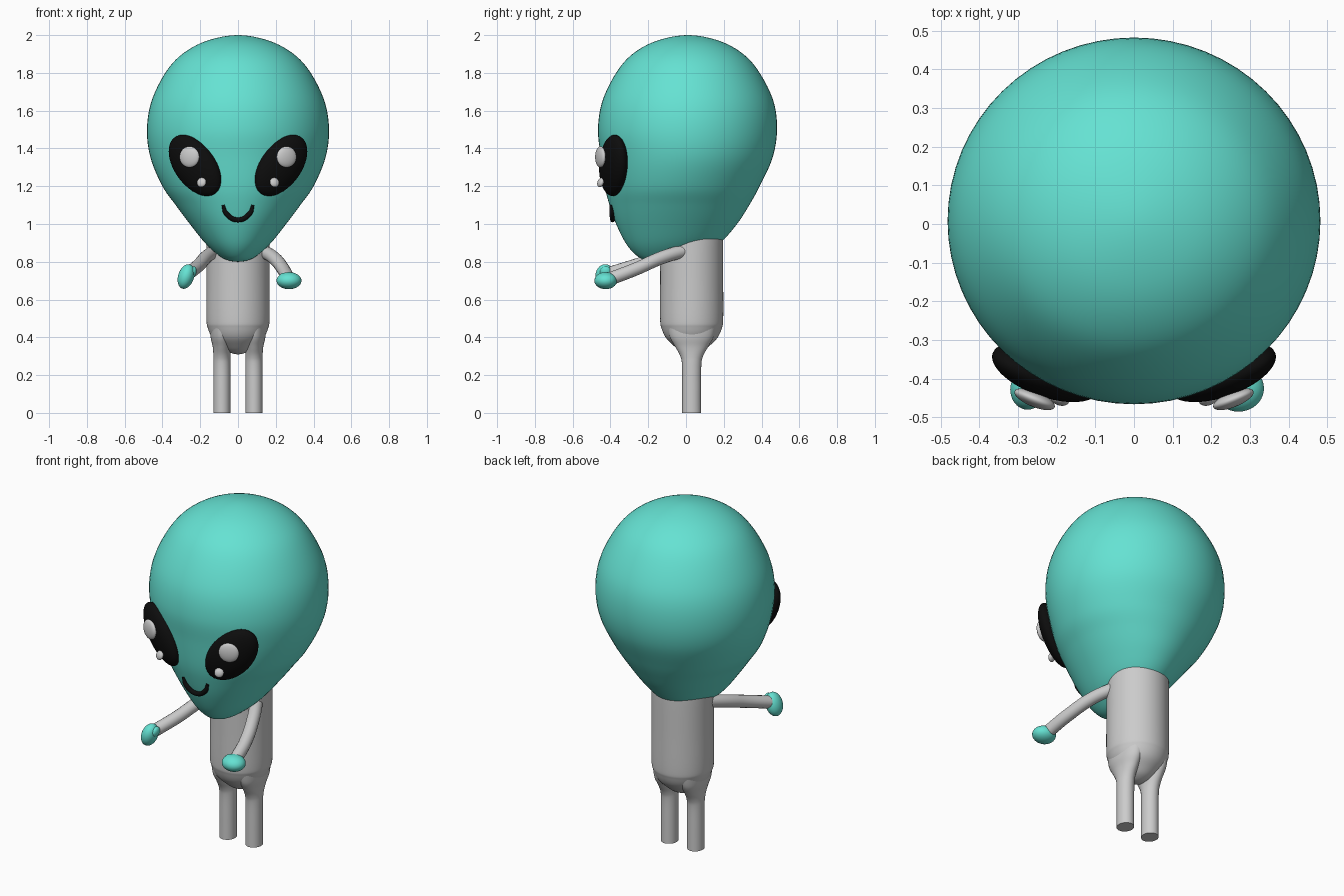
import bpy, bmesh, math
from mathutils import Matrix, Vector

if "Cube" in bpy.data.objects:
    bpy.data.objects.remove(bpy.data.objects["Cube"])


def material(name, rgb):
    m = bpy.data.materials.new(name)
    m.diffuse_color = (*rgb, 1)
    m.use_nodes = True
    m.node_tree.nodes["Principled BSDF"].inputs["Base Color"].default_value = m.diffuse_color
    return m


TEAL = material("teal", (0.13, 0.76, 0.65))
BLACK = material("black", (0.004, 0.004, 0.004))


def finish(name, bm, mat=None):
    bmesh.ops.remove_doubles(bm, verts=bm.verts, dist=1e-5)
    bmesh.ops.recalc_face_normals(bm, faces=bm.faces)
    me = bpy.data.meshes.new(name)
    bm.to_mesh(me)
    bm.free()
    ob = bpy.data.objects.new(name, me)
    bpy.context.collection.objects.link(ob)
    if mat:
        me.materials.append(mat)
    bpy.ops.object.select_all(action='DESELECT')
    ob.select_set(True)
    bpy.context.view_layer.objects.active = ob
    bpy.ops.object.shade_smooth_by_angle(angle=math.radians(45))
    return ob


def extend(p, q):
    """Phantom spline point: mirrored through a pole, repeated at a flat end."""
    if p[3] == 0:
        return Vector((q[0], 2 * p[1] - q[1], 2 * p[2] - q[2], -q[3], -q[4]))
    return p.copy()


def loft(name, stations, mat=None, sides=64, steps=6):
    """Smooth elliptical loft through (z, centre x, centre y, radius x, radius y)."""
    s = [Vector(t) for t in stations]
    s = [extend(s[0], s[1])] + s + [extend(s[-1], s[-2])]
    rows = []
    for a, b, c, d in zip(s, s[1:], s[2:], s[3:]):
        for k in range(steps):
            t = k / steps
            rows.append(0.5 * (2 * b + (c - a) * t + (2 * a - 5 * b + 4 * c - d) * t**2
                               + (3 * b - a - 3 * c + d) * t**3))
    rows.append(s[-2])
    bm = bmesh.new()
    rings = []
    for z, cx, cy, rx, ry in rows:
        rings.append([bm.verts.new((cx + rx * math.cos(i * math.tau / sides),
                                    cy + ry * math.sin(i * math.tau / sides), z))
                      for i in range(sides)])
    for r, q in zip(rings, rings[1:]):
        for i in range(sides):
            j = (i + 1) % sides
            bm.faces.new((r[i], r[j], q[j], q[i]))
    for row, ring in ((rows[0], rings[0]), (rows[-1], rings[-1])):
        if row[3] > 0:
            bm.faces.new(ring)
    return finish(name, bm, mat)


def ellipsoid(name, centre, radii, yaw=0, pitch=0, tilt=0, mat=None):
    rot = (Matrix.Rotation(math.radians(yaw), 4, 'Z')
           @ Matrix.Rotation(math.radians(pitch), 4, 'X')
           @ Matrix.Rotation(math.radians(tilt), 4, 'Y'))
    bm = bmesh.new()
    bmesh.ops.create_uvsphere(bm, u_segments=40, v_segments=24, radius=1,
                              matrix=Matrix.Translation(centre) @ rot @ Matrix.Diagonal((*radii, 1)))
    return finish(name, bm, mat)


def tube(name, points, radius, mat=None, end_scale=1.0):
    cu = bpy.data.curves.new(name, 'CURVE')
    cu.dimensions = '3D'
    cu.bevel_depth = radius
    cu.bevel_resolution = 6
    cu.use_fill_caps = True
    sp = cu.splines.new('BEZIER')
    sp.bezier_points.add(len(points) - 1)
    for bp, p in zip(sp.bezier_points, points):
        bp.co = p
        bp.handle_left_type = bp.handle_right_type = 'AUTO'
    sp.bezier_points[0].radius = sp.bezier_points[-1].radius = end_scale
    if mat:
        cu.materials.append(mat)
    ob = bpy.data.objects.new(name, cu)
    bpy.context.collection.objects.link(ob)
    return ob


# Head: inverted teardrop with the chin pushed forward
loft("head", [
    (2.00, 0, .01, 0, 0), (1.97, 0, .01, .165, .165), (1.90, 0, .01, .295, .293),
    (1.80, 0, .01, .385, .38), (1.65, 0, .01, .458, .453), (1.50, 0, .008, .482, .474),
    (1.35, 0, .004, .463, .454), (1.20, 0, -.02, .40, .41), (1.10, 0, -.035, .33, .37),
    (1.00, 0, -.05, .255, .32), (.90, 0, -.07, .175, .25), (.84, 0, -.10, .11, .17),
    (.81, 0, -.13, .06, .09), (.80, 0, -.15, 0, 0)], TEAL)

# Torso: upright cylinder with a rounded bottom
loft("torso", [(z, 0, .03, r, r) for z, r in (
    (.96, .165), (.90, .167), (.70, .167), (.50, .167), (.45, .16), (.40, .138),
    (.36, .10), (.325, .055), (.31, 0))])

for side, label in ((-1, "left"), (1, "right")):
    # Legs flare into the torso
    loft(label + "_leg", [(z, side * x, .03, rx, ry) for z, x, rx, ry in (
        (0, .085, .045, .05), (.12, .085, .045, .05), (.25, .085, .045, .051),
        (.30, .085, .045, .06), (.35, .085, .049, .087), (.40, .085, .06, .115),
        (.46, .08, .07, .13))], sides=40)
    # Eyes and their highlights
    ellipsoid(label + "_eye", (side * .228, -.383, 1.31), (.117, .06, .185),
              side * 25, 9, side * 37, BLACK)
    ellipsoid(label + "_eye_highlight", (side * .257, -.453, 1.355), (.056, .02, .056),
              side * 22, 0, 0)
    ellipsoid(label + "_eye_small_highlight", (side * .193, -.452, 1.22), (.026, .015, .026),
              side * 22, -18, 0)

# Smile
tube("mouth", [(-.079, -.396, 1.10), (-.062, -.393, 1.055), (0, -.388, 1.022),
               (.062, -.393, 1.055), (.079, -.396, 1.10)], .013, BLACK, .6)

# Arms reach forward, slightly different on each side
tube("left_arm", [(-.11, .02, .865), (-.165, -.12, .828), (-.21, -.27, .78), (-.26, -.40, .74)], .035)
tube("right_arm", [(.11, .02, .865), (.185, -.12, .825), (.24, -.27, .76), (.265, -.40, .71)], .035)

# Hands with small thumbs
ellipsoid("left_hand", (-.275, -.428, .722), (.042, .052, .067), 0, 0, 18, TEAL)
ellipsoid("left_thumb", (-.240, -.425, .745), (.02, .03, .032), 0, 0, 15, TEAL)
ellipsoid("right_hand", (.27, -.425, .70), (.066, .06, .045), 0, 0, 0, TEAL)
ellipsoid("right_thumb", (.25, -.425, .722), (.032, .03, .02), 0, 0, 0, TEAL)
